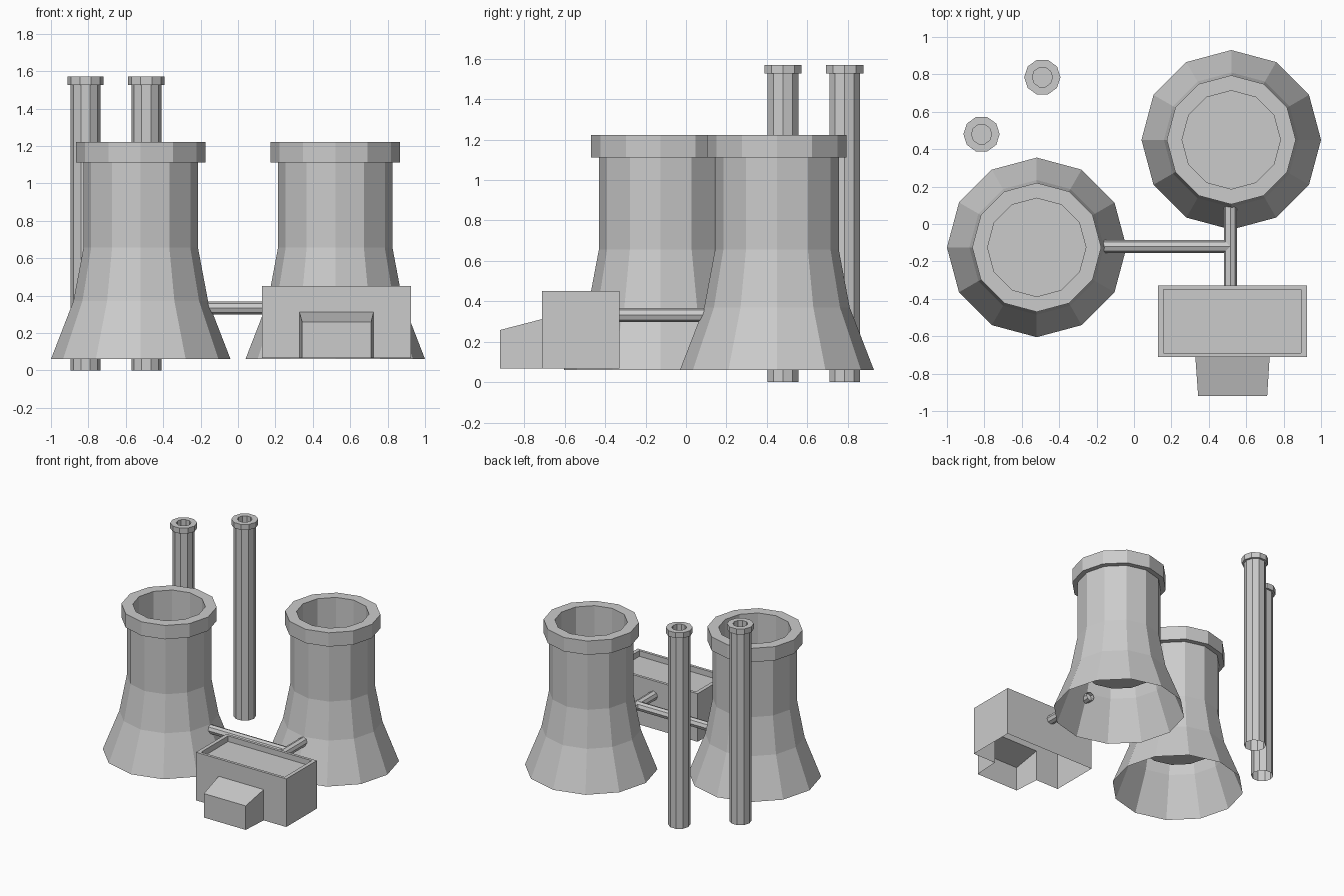
import bpy, bmesh, math
from mathutils import Vector, Matrix

if "Cube" in bpy.data.objects:
    bpy.data.objects.remove(bpy.data.objects["Cube"])


def finish(name, bm):
    me = bpy.data.meshes.new(name)
    bm.to_mesh(me)
    bm.free()
    ob = bpy.data.objects.new(name, me)
    bpy.context.collection.objects.link(ob)
    return ob


def lathe(name, profile, sides, place, floor=True):
    """Spin (radius, z) points into a flat-faced shell, open at the bottom."""
    bm = bmesh.new()
    rings = []
    for r, z in profile:
        angles = [2 * math.pi * i / sides for i in range(sides)]
        rings.append([bm.verts.new((r * math.cos(a), r * math.sin(a), z)) for a in angles])
    for a, b in zip(rings, rings[1:]):
        for i in range(sides):
            j = (i + 1) % sides
            bm.faces.new((a[i], a[j], b[j], b[i]))
    if floor:
        bm.faces.new(rings[-1])
    bm.transform(place)
    return finish(name, bm)


def pipe(name, start, end, radius):
    start, end = Vector(start), Vector(end)
    d = end - start
    place = Matrix.Translation(start) @ d.to_track_quat('Z', 'Y').to_matrix().to_4x4()
    return lathe(name, [(radius, 0), (radius, d.length)], 8, place, False)


# Cooling towers: flared skirt, straight neck, thick rim and recessed inside
tower = [(0.48, 0.06), (0.36, 0.37), (0.306, 0.656), (0.306, 1.112),
         (0.345, 1.112), (0.345, 1.222), (0.263, 1.222), (0.263, 0.40)]
for side, x, y in (("left", -0.52, -0.125), ("right", 0.52, 0.45)):
    lathe(f"cooling_tower_{side}", tower, 12, Matrix.Translation((x, y, 0)))

# Chimneys with collars
stack = [(0.08, 0), (0.08, 1.526), (0.097, 1.526), (0.097, 1.57),
         (0.054, 1.57), (0.054, 1.0)]
for side, x, y in (("left", -0.815, 0.48), ("right", -0.49, 0.785)):
    lathe(f"chimney_{side}", stack, 10, Matrix.Translation((x, y, 0)))

# Pipes joining the towers and the building
pipe("tower_pipe", (-0.19, -0.12, 0.333), (0.515, -0.12, 0.333), 0.035)
pipe("building_pipe", (0.515, -0.34, 0.333), (0.515, 0.12, 0.333), 0.035)

# Building with sunken roof and sloped porch, open underneath
bm = bmesh.new()
Z0, Z1, ROOF = 0.067, 0.45, 0.405


def rect(x0, x1, y0, y1, z):
    return [bm.verts.new(p) for p in ((x0, y0, z), (x1, y0, z), (x1, y1, z), (x0, y1, z))]


def arch(x0, x1, y, top):
    return [bm.verts.new(p) for p in ((x0, y, Z0), (x0, y, top), (x1, y, top), (x1, y, Z0))]


base = rect(0.128, 0.924, -0.712, -0.328, Z0)
top = rect(0.128, 0.924, -0.712, -0.328, Z1)
lip = rect(0.158, 0.894, -0.69, -0.35, Z1)
roof = rect(0.158, 0.894, -0.69, -0.35, ROOF)
for a, b in ((base, top), (top, lip), (lip, roof)):
    for i in range(4):
        j = (i + 1) % 4
        if a is not base or i != 0:
            bm.faces.new((a[i], a[j], b[j], b[i]))
bm.faces.new(roof)
# Front wall around the porch opening, then the porch shell
inner = arch(0.328, 0.725, -0.712, 0.312)
outer = arch(0.343, 0.712, -0.92, 0.258)
bm.faces.new((base[0], *inner, base[1], top[1], top[0]))
for i in range(3):
    bm.faces.new((inner[i], outer[i], outer[i + 1], inner[i + 1])[::-1])
bm.faces.new(outer[::-1])
finish("building", bm)
